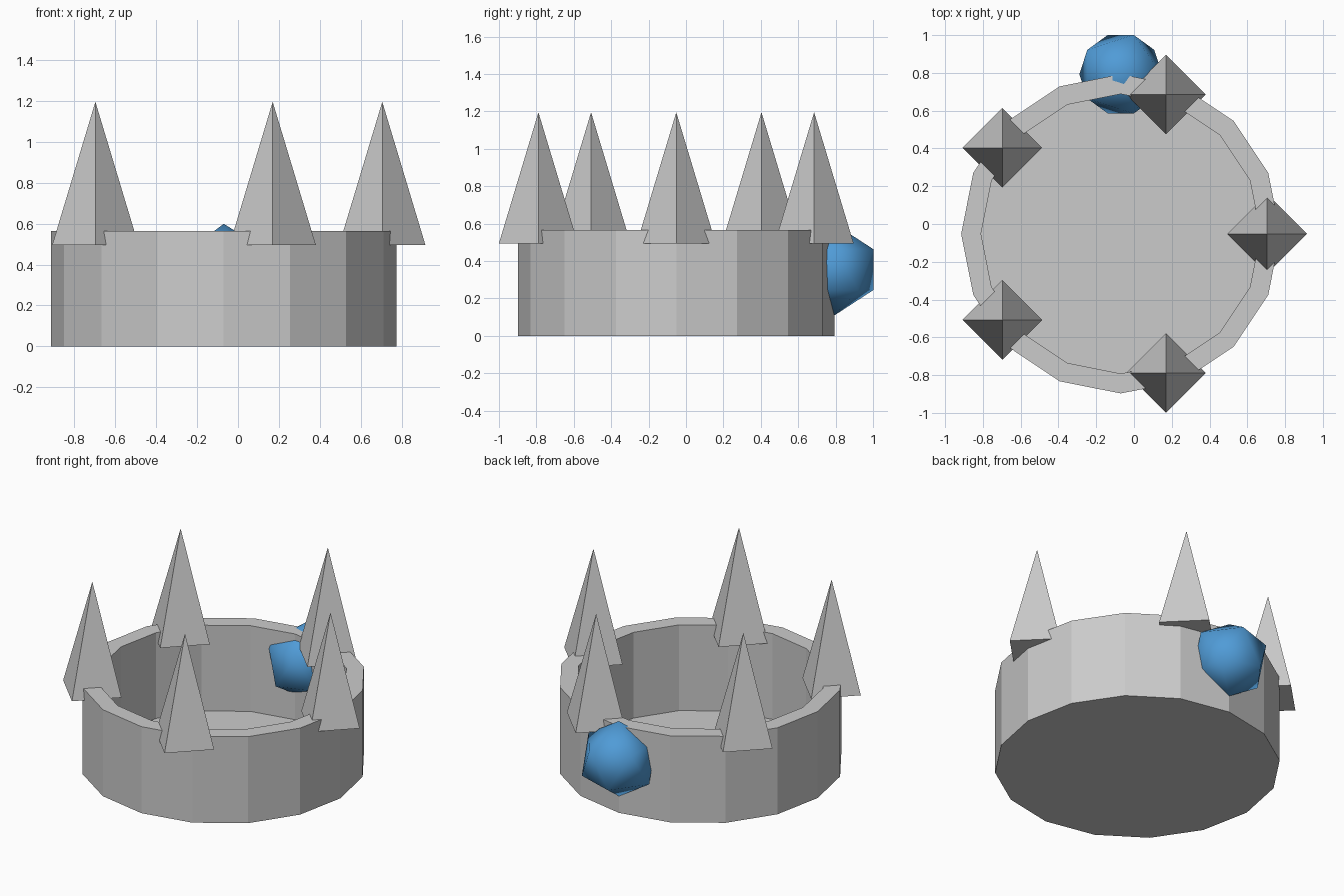
import bpy, bmesh, math

if "Cube" in bpy.data.objects:
    bpy.data.objects.remove(bpy.data.objects["Cube"])

CX, CY = -0.07, -0.052      # centre of the crown band
R_OUT, R_IN, H = 0.845, 0.74, 0.565


def finish(bm, name):
    bmesh.ops.recalc_face_normals(bm, faces=bm.faces)
    me = bpy.data.meshes.new(name)
    bm.to_mesh(me)
    bm.free()
    ob = bpy.data.objects.new(name, me)
    bpy.context.collection.objects.link(ob)
    return ob


def ring(bm, r, z, n=16):
    return [bm.verts.new((r * math.cos(2 * math.pi * i / n),
                          r * math.sin(2 * math.pi * i / n), z)) for i in range(n)]


# Band: open-topped 16-sided cup with a thin floor
bm = bmesh.new()
loops = [ring(bm, R_OUT, 0), ring(bm, R_OUT, H), ring(bm, R_IN, H), ring(bm, R_IN, 0.005)]
for a, b in zip(loops, loops[1:]):
    for i in range(16):
        j = (i + 1) % 16
        bm.faces.new((a[i], a[j], b[j], b[i]))
bm.faces.new(loops[0])
bm.faces.new(loops[-1])
band = finish(bm, "crown_band")
band.location = (CX, CY, 0)

# Spikes: five four-sided pyramids around the rim
for k in range(5):
    a = 2 * math.pi * k / 5
    bm = bmesh.new()
    base = ring(bm, 0.211, -0.35, 4)
    tip = bm.verts.new((0, 0, 0.35))
    bm.faces.new(base)
    for i in range(4):
        bm.faces.new((base[i], base[(i + 1) % 4], tip))
    spike = finish(bm, f"crown_spike_{k + 1}")
    spike.location = (CX + 0.775 * math.cos(a), CY + 0.775 * math.sin(a), 0.845)

# Gem: smooth-shaded icosahedron set in the back of the band
bm = bmesh.new()
bmesh.ops.create_icosphere(bm, subdivisions=1, radius=0.245)
for f in bm.faces:
    f.smooth = True
gem = finish(bm, "back_gem")
gem.location = (CX, CY + R_OUT, 0.354)
mat = bpy.data.materials.new("gem_blue")
mat.diffuse_color = (0.08, 0.33, 0.68, 1)
mat.use_nodes = True
mat.node_tree.nodes["Principled BSDF"].inputs["Base Color"].default_value = mat.diffuse_color
gem.data.materials.append(mat)
